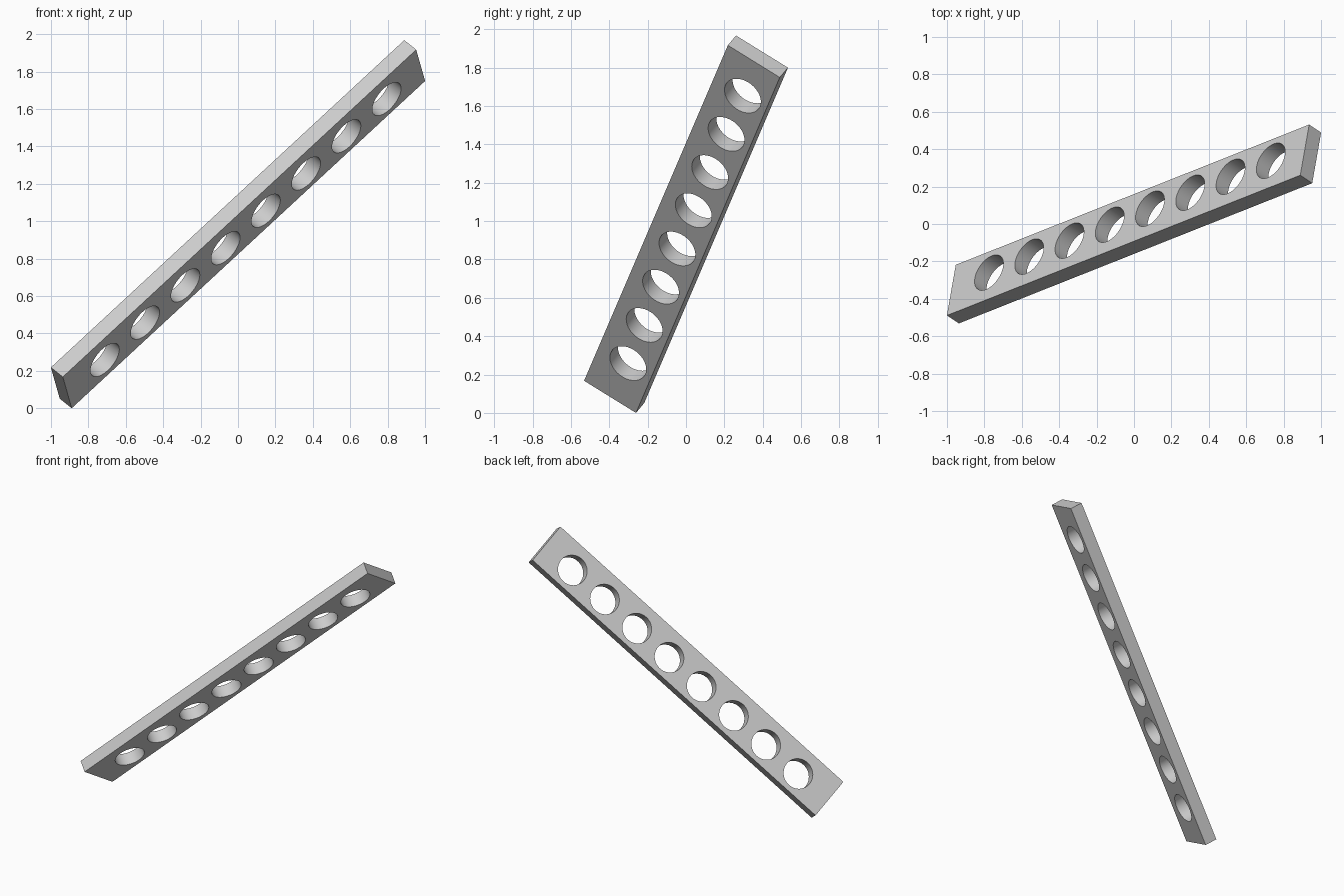
import bpy
import bmesh
from mathutils import Matrix, Vector

if "Cube" in bpy.data.objects:
    bpy.data.objects.remove(bpy.data.objects["Cube"], do_unlink=True)

LENGTH, WIDTH, THICKNESS = 2.682, 0.322, 0.092
HOLES, PITCH, RADIUS = 8, 0.3055, 0.107
OFFSET = Vector((0.01, 0.018, 0))   # row of holes sits slightly off centre

# Plain grey metal
grey = bpy.data.materials.new("grey_metal")
grey.use_nodes = True
colour = (0.6, 0.6, 0.6, 1)
grey.diffuse_color = colour
grey.node_tree.nodes["Principled BSDF"].inputs["Base Color"].default_value = colour


def mesh_object(name, bm):
    mesh = bpy.data.meshes.new(name)
    bm.to_mesh(mesh)
    bm.free()
    mesh.materials.append(grey)
    obj = bpy.data.objects.new(name, mesh)
    bpy.context.collection.objects.link(obj)
    return obj


# Flat bar
bm = bmesh.new()
bmesh.ops.create_cube(bm, size=1)
bmesh.ops.scale(bm, vec=(LENGTH, WIDTH, THICKNESS), verts=bm.verts)
bar = mesh_object("perforated_bar", bm)

# Row of round hole cutters
bm = bmesh.new()
for i in range(HOLES):
    place = OFFSET + Vector(((i - (HOLES - 1) / 2) * PITCH, 0, 0))
    bmesh.ops.create_cone(bm, cap_ends=True, segments=64, radius1=RADIUS,
                          radius2=RADIUS, depth=THICKNESS * 3,
                          matrix=Matrix.Translation(place))
cutter = mesh_object("hole_cutter", bm)
cutter.hide_render = True

# Punch the holes
punch = bar.modifiers.new("holes", "BOOLEAN")
punch.operation = "DIFFERENCE"
punch.solver = "EXACT"
punch.object = cutter
bpy.ops.object.select_all(action="DESELECT")
bar.select_set(True)
bpy.context.view_layer.objects.active = bar
bpy.ops.object.modifier_apply(modifier=punch.name)
bpy.data.objects.remove(cutter, do_unlink=True)
bpy.ops.object.shade_smooth_by_angle()

# Tilt the bar: length, width and thickness directions
along = Vector((1.89, 0.75, 1.75)).normalized()
normal = along.cross(Vector((0.045, 0.27, -0.17))).normalized()
across = normal.cross(along)
bar.data.transform(Matrix((along, across, normal)).transposed().to_4x4())

# Stand it on the ground
lowest = min(v.co.z for v in bar.data.vertices)
bar.data.transform(Matrix.Translation((0, 0, -lowest)))
